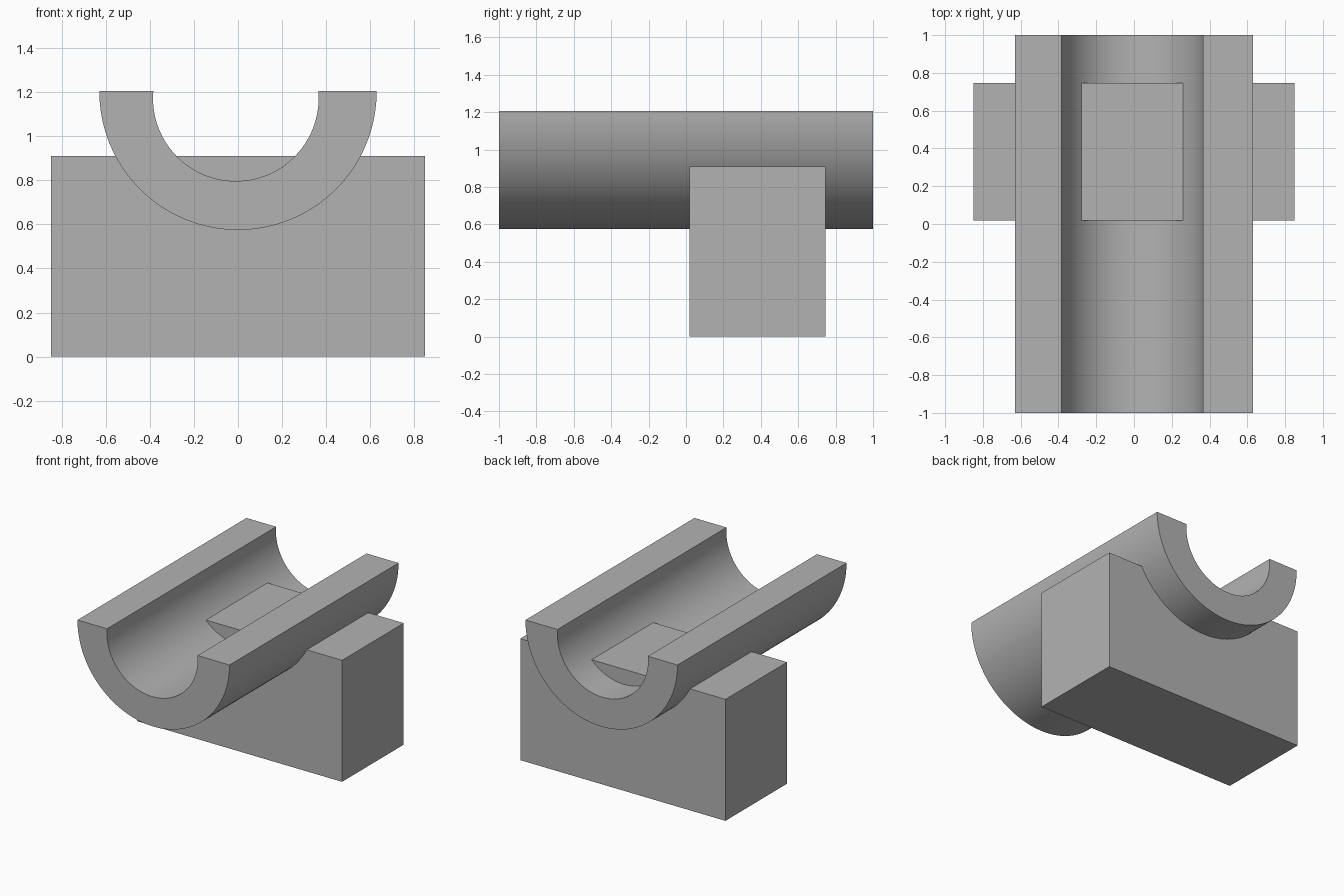
import bpy
import bmesh
from math import asin, cos, sin, pi

old = bpy.data.objects.get("Cube")
if old:
    bpy.data.objects.remove(old, do_unlink=True)

# Plain grey material
grey = bpy.data.materials.new("plain grey")
grey.use_nodes = True
grey.diffuse_color = (0.45, 0.45, 0.45, 1)
grey.node_tree.nodes["Principled BSDF"].inputs["Base Color"].default_value = grey.diffuse_color


def arc(cx, cz, radius, start, end, steps=64):
    angles = [start + (end - start) * i / steps for i in range(steps + 1)]
    return [(cx + radius * cos(a), cz + radius * sin(a)) for a in angles]


def extrude_profile(name, profile, y0, y1):
    """Solid made by extruding an x-z outline along y."""
    bm = bmesh.new()
    face = bm.faces.new([bm.verts.new((x, y0, z)) for x, z in profile])
    result = bmesh.ops.extrude_face_region(bm, geom=[face], use_keep_orig=True)
    moved = [v for v in result["geom"] if isinstance(v, bmesh.types.BMVert)]
    bmesh.ops.translate(bm, verts=moved, vec=(0, y1 - y0, 0))
    bmesh.ops.recalc_face_normals(bm, faces=bm.faces)
    mesh = bpy.data.meshes.new(name)
    bm.to_mesh(mesh)
    bm.free()
    mesh.materials.append(grey)
    obj = bpy.data.objects.new(name, mesh)
    bpy.context.collection.objects.link(obj)
    return obj


# Half-pipe trough, its bore slightly off centre
rim = 1.205
bore_r, bore_z = 0.376, 1.173
lip = asin((rim - bore_z) / bore_r)
outer = arc(0, rim, 0.63, pi, 2 * pi)
inner = arc(-0.01, bore_z, bore_r, lip, -pi - lip)
trough = extrude_profile("trough", outer + inner, -1, 1)

# Support block, rising through the trough floor
w, h = 0.85, 0.91
extrude_profile("support_block", [(-w, 0), (w, 0), (w, h), (-w, h)], 0.018, 0.747)

# Smooth the curved walls, keep the rims sharp
bpy.ops.object.select_all(action="DESELECT")
trough.select_set(True)
bpy.context.view_layer.objects.active = trough
bpy.ops.object.shade_smooth_by_angle(angle=pi / 6)
